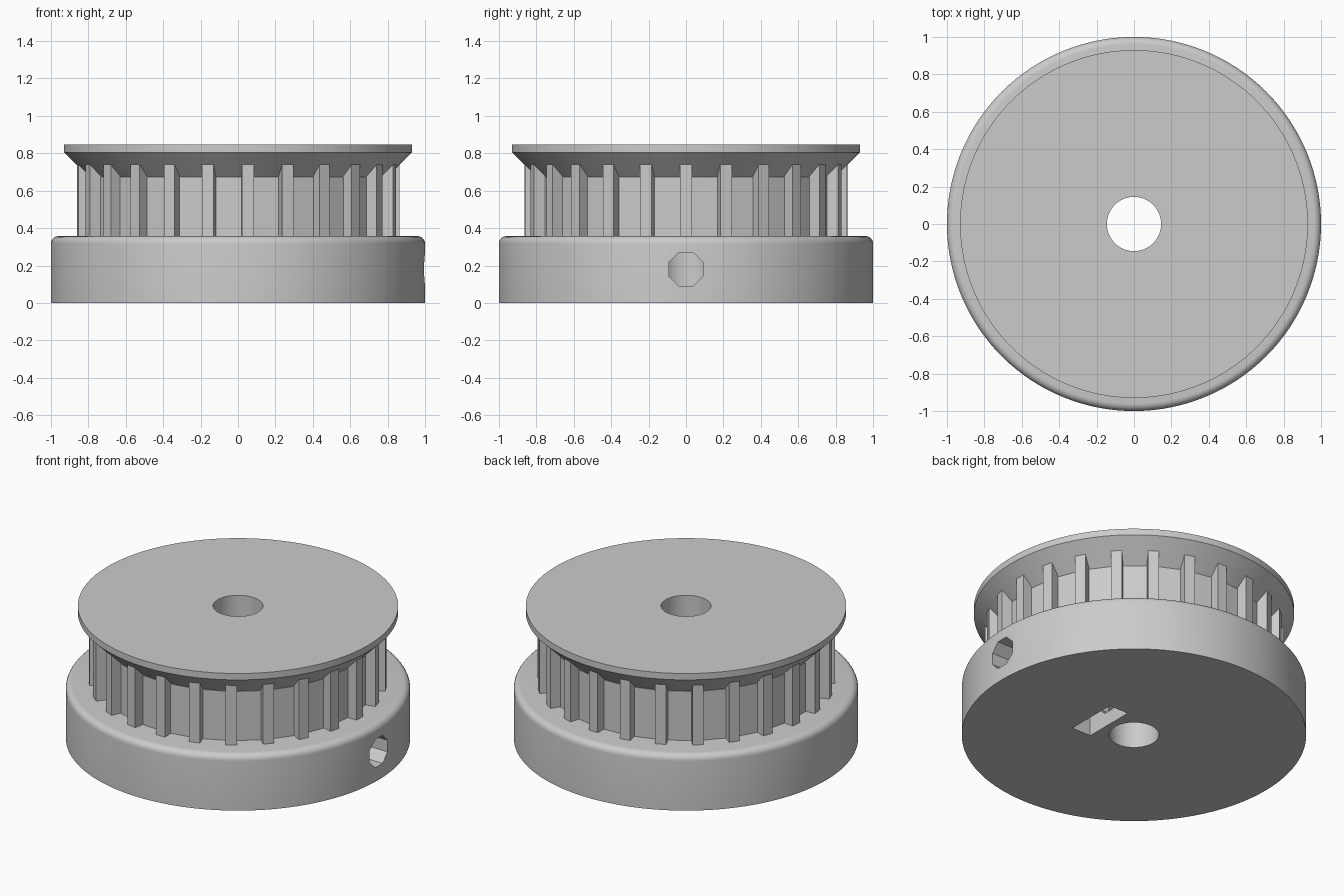
import bpy, bmesh, math
from mathutils import Matrix

if "Cube" in bpy.data.objects:
    bpy.data.objects.remove(bpy.data.objects["Cube"])

TEETH = 25
SEGS = 128
BORE = 0.145
BASE_TOP = 0.357
NECK_Z = 0.672
FLOOR_R = 0.80
TIP_R = 0.864

grey = bpy.data.materials.new("plain_grey")
grey.use_nodes = True
COLOUR = (0.6, 0.6, 0.6, 1)
grey.diffuse_color = COLOUR
grey.node_tree.nodes["Principled BSDF"].inputs["Base Color"].default_value = COLOUR


def finish(name, bm):
    bmesh.ops.recalc_face_normals(bm, faces=bm.faces[:])
    mesh = bpy.data.meshes.new(name)
    bm.to_mesh(mesh)
    bm.free()
    mesh.materials.append(grey)
    ob = bpy.data.objects.new(name, mesh)
    bpy.context.collection.objects.link(ob)
    return ob


def turned(name, profile, segs=SEGS, matrix=Matrix(), phase=0.0):
    """Solid of revolution from (radius, height) pairs, capped at both ends."""
    bm = bmesh.new()
    rings = []
    for r, z in profile:
        angles = [math.tau * i / segs + phase for i in range(segs)]
        rings.append([bm.verts.new((r * math.cos(a), r * math.sin(a), z)) for a in angles])
    for low, high in zip(rings, rings[1:]):
        for i in range(segs):
            j = (i + 1) % segs
            bm.faces.new((low[i], low[j], high[j], high[i]))
    bm.faces.new(rings[0])
    bm.faces.new(rings[-1])
    bm.transform(matrix)
    return finish(name, bm)


def cut(ob, cutter):
    mod = ob.modifiers.new("cut", "BOOLEAN")
    mod.operation = "DIFFERENCE"
    mod.solver = "EXACT"
    mod.object = cutter
    bpy.context.view_layer.objects.active = ob
    bpy.ops.object.modifier_apply(modifier=mod.name)


def smooth(ob):
    bpy.ops.object.select_all(action="DESELECT")
    ob.select_set(True)
    bpy.context.view_layer.objects.active = ob
    bpy.ops.object.shade_smooth_by_angle(angle=math.radians(30))


# Base disc with a rounded top edge
ROUND = 0.04
arc = [(1 - ROUND + ROUND * math.cos(a), BASE_TOP - ROUND + ROUND * math.sin(a))
       for a in (math.pi / 2 * i / 6 for i in range(7))]
base = turned("base_disc", [(1, 0)] + arc)

# Drum with one flat per groove, and the flared retaining flange
drum = turned("belt_drum", [(FLOOR_R / math.cos(math.pi / TEETH), z) for z in (BASE_TOP, NECK_Z)], TEETH)
flange = turned("top_flange", [(FLOOR_R - 0.003, NECK_Z), (0.93, 0.805), (0.93, 0.846)])

# Cutters: shaft bore, sideways screw hole and nut slot
sideways = Matrix.Translation((0, 0, 0.18)) @ Matrix.Rotation(math.pi / 2, 4, "Y")
bore = turned("bore_cutter", [(BORE, -0.1), (BORE, 1)], 64)
screw_r = 0.09 / math.cos(math.pi / 8)
screw = turned("screw_cutter", [(screw_r, 0), (screw_r, 1.1)], 8, sideways, math.pi / 8)
NUT_R = 0.195
nut = turned("nut_cutter", [(NUT_R, 0.19), (NUT_R, 0.325)], 6, sideways)
bm = bmesh.new()
bmesh.ops.create_cube(bm, size=1)
bm.transform(Matrix.Translation((0.2575, 0, 0.04)) @ Matrix.Diagonal((0.135, NUT_R * math.sqrt(3), 0.28, 1)))
slot = finish("slot_cutter", bm)

for part in (base, drum, flange):
    cut(part, bore)
for cutter in (screw, nut, slot):
    cut(base, cutter)
for cutter in (bore, screw, nut, slot):
    bpy.data.objects.remove(cutter)
for part in (base, flange):
    smooth(part)

# Straight-sided teeth around the drum, running up into the flange
bm = bmesh.new()
for i in range(TEETH):
    tooth = bmesh.ops.create_cube(bm, size=1)["verts"]
    height = 0.77 - BASE_TOP
    place = (Matrix.Rotation(math.tau * i / TEETH, 4, "Z")
             @ Matrix.Translation((TIP_R - 0.05, 0, BASE_TOP + height / 2))
             @ Matrix.Diagonal((0.1, 0.064, height, 1)))
    bmesh.ops.transform(bm, matrix=place, verts=tooth)
finish("belt_teeth", bm)

# Drum facets stay flat while its bore is smooth
for face in drum.data.polygons:
    x, y, _ = face.center
    face.use_smooth = math.hypot(x, y) < BORE + 0.01 and abs(face.normal.z) < 0.5
